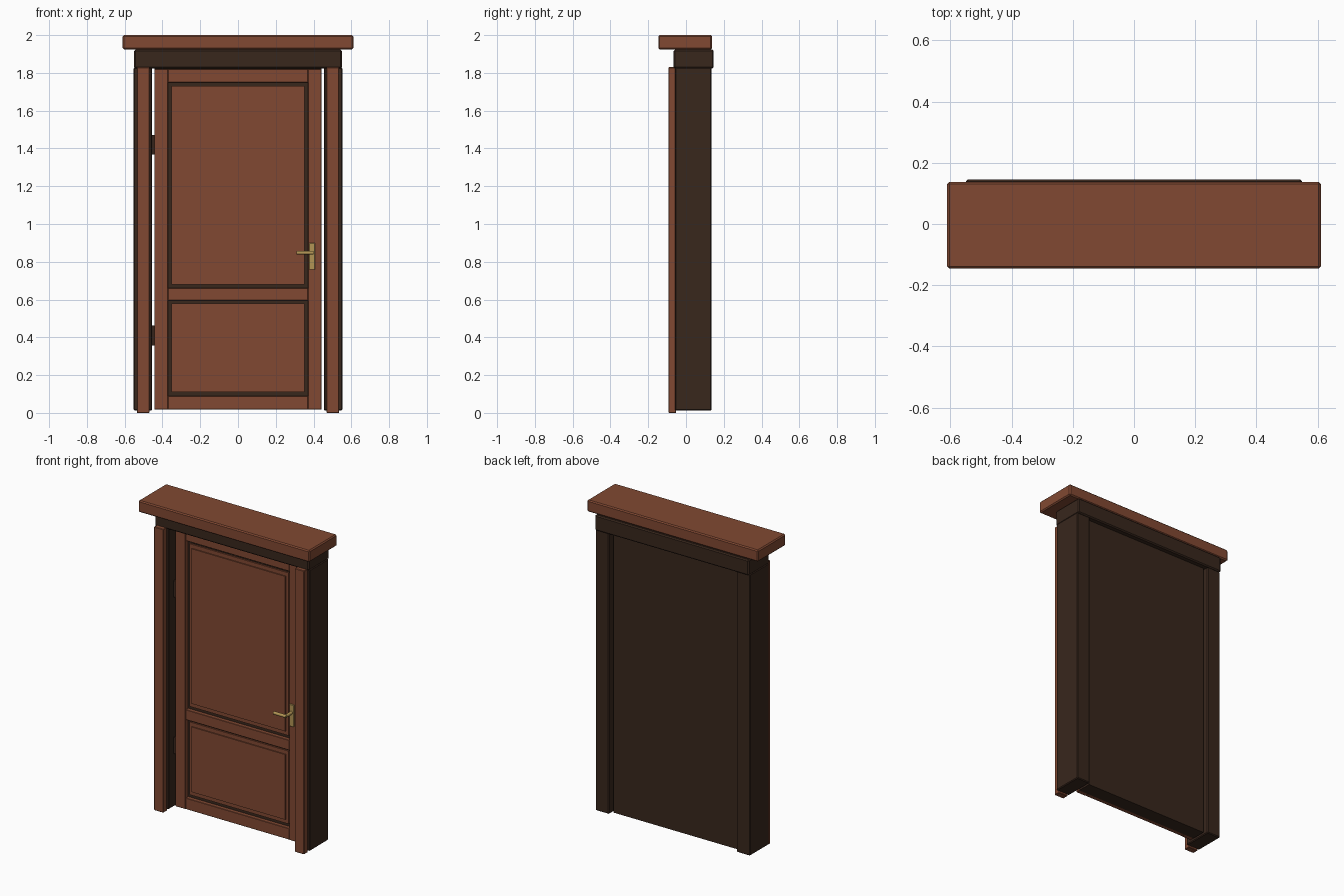
import bpy, bmesh, math
from mathutils import Matrix

if "Cube" in bpy.data.objects:
    bpy.data.objects.remove(bpy.data.objects["Cube"])


def material(name, rgb):
    m = bpy.data.materials.new(name)
    m.diffuse_color = (*rgb, 1)
    m.use_nodes = True
    m.node_tree.nodes["Principled BSDF"].inputs["Base Color"].default_value = m.diffuse_color
    return m


BROWN = material("brown_wood", (0.220, 0.066, 0.032))
DARK = material("dark_wood", (0.040, 0.020, 0.012))
BRASS = material("brass", (0.45, 0.30, 0.09))


def finish(name, bm, mat):
    bmesh.ops.recalc_face_normals(bm, faces=bm.faces)
    me = bpy.data.meshes.new(name)
    bm.to_mesh(me)
    bm.free()
    me.materials.append(mat)
    ob = bpy.data.objects.new(name, me)
    bpy.context.collection.objects.link(ob)
    return ob


def box(name, x, y, z, mat, bevel=0.0):
    """Box from (min, max) ranges, with an optional chamfer."""
    bm = bmesh.new()
    bmesh.ops.create_cube(bm, size=1)
    for v in bm.verts:
        for i, (a, b) in enumerate((x, y, z)):
            v.co[i] = (a + b) / 2 + v.co[i] * (b - a)
    if bevel:
        bmesh.ops.bevel(bm, geom=bm.edges[:], offset=bevel, segments=1, affect='EDGES')
    return finish(name, bm, mat)


def rod(name, centre, radius, length, axis, mat, sides=16):
    bm = bmesh.new()
    bmesh.ops.create_cone(bm, cap_ends=True, segments=sides,
                          radius1=radius, radius2=radius, depth=length)
    turn = {'X': Matrix.Rotation(math.pi / 2, 4, 'Y'),
            'Y': Matrix.Rotation(math.pi / 2, 4, 'X'),
            'Z': Matrix.Identity(4)}[axis]
    bmesh.ops.transform(bm, matrix=Matrix.Translation(centre) @ turn, verts=bm.verts)
    for f in bm.faces:
        f.smooth = len(f.verts) == 4
    for e in bm.edges:
        e.smooth = all(len(f.verts) == 4 for f in e.link_faces)
    return finish(name, bm, mat)


def stepped_panel(name, z0, z1):
    """Flat border plate with a slightly raised field on it."""
    box(name + "_border", (-0.352, 0.352), (0.010, 0.022), (z0, z1), BROWN)
    box(name + "_field", (-0.335, 0.335), (0.003, 0.012),
        (z0 + 0.025, z1 - 0.025), BROWN)


# Frame: cornice, lintel, dark jambs with a narrower front trim
box("cornice", (-0.611, 0.611), (-0.146, 0.138), (1.925, 2.0), BROWN, 0.007)
box("lintel", (-0.55, 0.55), (-0.065, 0.146), (1.823, 1.923), DARK, 0.007)
for side, s in (("left", -1), ("right", 1)):
    box(side + "_trim", sorted((s * 0.469, s * 0.536)), (-0.092, -0.052),
        (0.0, 1.830), BROWN, 0.003)
    box(side + "_jamb", sorted((s * 0.455, s * 0.552)), (-0.058, 0.136),
        (0.012, 1.828), DARK, 0.005)

# Door leaf: dark slab, stiles and rails on its front
box("door_slab", (-0.443, 0.441), (0.020, 0.112), (0.018, 1.823), DARK)
box("left_stile", (-0.443, -0.37), (-0.007, 0.022), (0.018, 1.82), BROWN, 0.002)
box("right_stile", (0.37, 0.441), (-0.007, 0.022), (0.018, 1.82), BROWN, 0.002)
for name, z in (("bottom_rail", (0.018, 0.09)),
                ("middle_rail", (0.595, 0.66)),
                ("top_rail", (1.75, 1.82))):
    box(name, (-0.371, 0.371), (-0.005, 0.022), z, BROWN, 0.002)
stepped_panel("upper_panel", 0.68, 1.73)
stepped_panel("lower_panel", 0.11, 0.58)

# Hinges in the left gap
for name, z in (("lower_hinge", 0.41), ("upper_hinge", 1.42)):
    rod(name, (-0.448, -0.005, z), 0.007, 0.105, 'Z', DARK, 12)

# Handle: plate, spindle and lever
box("handle_plate", (0.377, 0.408), (-0.016, -0.005), (0.758, 0.90), BRASS, 0.002)
rod("handle_spindle", (0.392, -0.045, 0.848), 0.010, 0.068, 'Y', BRASS)
rod("handle_lever", (0.354, -0.075, 0.848), 0.010, 0.09, 'X', BRASS)
